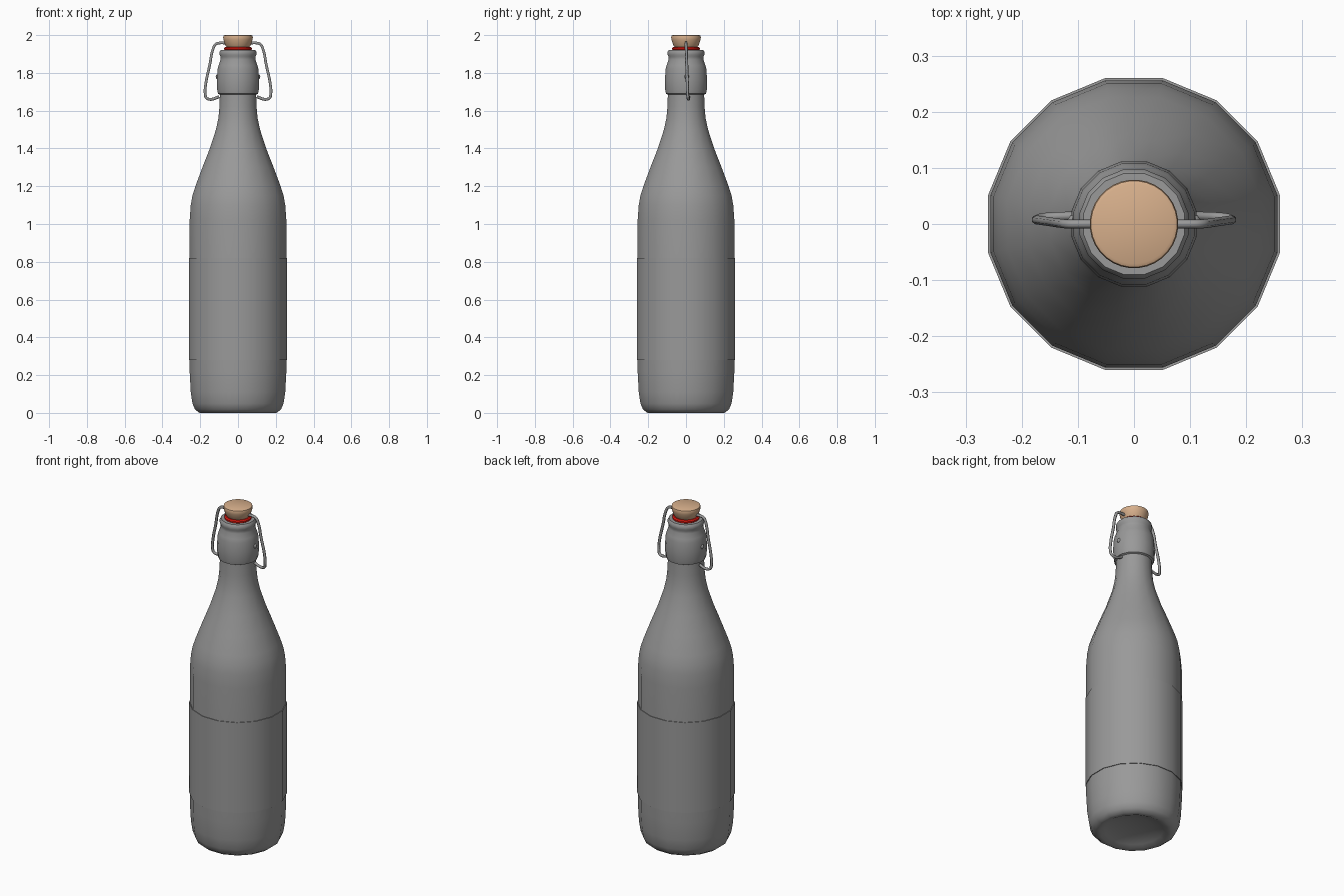
import bpy
import bmesh
import math

default = bpy.data.objects.get("Cube")
if default:
    bpy.data.objects.remove(default, do_unlink=True)


def material(name, rgb):
    mat = bpy.data.materials.new(name)
    mat.use_nodes = True
    color = (*rgb, 1)
    mat.diffuse_color = color
    mat.node_tree.nodes["Principled BSDF"].inputs["Base Color"].default_value = color
    return mat


glass_grey = material("glass grey", (0.32, 0.32, 0.32))
cork_tan = material("cork tan", (0.68, 0.43, 0.26))
seal_red = material("seal red", (0.8, 0.01, 0.005))


def smooth(obj, angle):
    bpy.ops.object.select_all(action="DESELECT")
    obj.select_set(True)
    bpy.context.view_layer.objects.active = obj
    bpy.ops.object.shade_smooth_by_angle(angle=math.radians(angle))


def lathe(name, profile, sides, mat, angle=40, closed=False):
    """Revolve (radius, height) points around z; zero radius makes a pole."""
    bm = bmesh.new()
    rings = []
    for r, z in profile:
        if r == 0:
            rings.append([bm.verts.new((0, 0, z))] * sides)
            continue
        turns = [math.tau * (i + 0.5) / sides for i in range(sides)]
        rings.append([bm.verts.new((r * math.cos(t), r * math.sin(t), z)) for t in turns])
    pairs = list(zip(rings, rings[1:]))
    if closed:
        pairs.append((rings[-1], rings[0]))
    for low, high in pairs:
        for i in range(sides):
            j = (i + 1) % sides
            corners = dict.fromkeys((low[i], low[j], high[j], high[i]))
            bm.faces.new(list(corners))
    bmesh.ops.recalc_face_normals(bm, faces=bm.faces)
    mesh = bpy.data.meshes.new(name)
    bm.to_mesh(mesh)
    bm.free()
    obj = bpy.data.objects.new(name, mesh)
    bpy.context.collection.objects.link(obj)
    mesh.materials.append(mat)
    smooth(obj, angle)
    return obj


# Bottle with hollowed base, sloping shoulder, thick collar and lip
lathe("bottle", [
    (0, 0.035), (0.1, 0.03), (0.16, 0.012), (0.185, 0), (0.208, 0), (0.232, 0.018),
    (0.246, 0.05), (0.255, 0.11), (0.261, 0.22), (0.261, 1.02), (0.255, 1.1),
    (0.246, 1.15), (0.23, 1.2), (0.192, 1.3), (0.152, 1.4), (0.119, 1.5),
    (0.106, 1.56), (0.1, 1.62), (0.098, 1.685), (0.108, 1.69), (0.112, 1.71),
    (0.114, 1.76), (0.11, 1.82), (0.105, 1.84), (0.094, 1.87), (0.094, 1.885),
    (0.099, 1.895), (0.099, 1.912), (0.092, 1.922), (0.05, 1.922), (0, 1.92),
], 16, glass_grey)

# Thin label sleeve round the body
lathe("label_sleeve", [(0.261, 0.28), (0.265, 0.28), (0.265, 0.82), (0.261, 0.82)],
      16, glass_grey, closed=True)

# Rubber seal and tapered stopper
lathe("seal", [(0, 1.918), (0.068, 1.918), (0.074, 1.924), (0.074, 1.932),
               (0.068, 1.938), (0, 1.938)], 32, seal_red)
lathe("stopper", [(0, 1.936), (0.06, 1.936), (0.067, 1.945), (0.077, 1.975),
                  (0.079, 1.988), (0.077, 1.997), (0.071, 2), (0, 2)], 32, cork_tan)

# Wire bail: one bent rod per side, hooked in under the collar
PATH = [(0.05, 0, 1.956), (0.1, 0, 1.958), (0.118, 0, 1.952), (0.129, 0.001, 1.935),
        (0.15, 0.004, 1.84), (0.171, 0.007, 1.74), (0.174, 0.008, 1.69),
        (0.167, 0.011, 1.667), (0.148, 0.013, 1.66), (0.125, 0.014, 1.664),
        (0.1, 0.014, 1.675)]
for side, label in ((1, "left"), (-1, "right")):
    curve = bpy.data.curves.new("wire_" + label, "CURVE")
    curve.dimensions = "3D"
    curve.bevel_depth = 0.008
    curve.bevel_resolution = 1
    curve.resolution_u = 4
    curve.use_fill_caps = True
    spline = curve.splines.new("BEZIER")
    spline.bezier_points.add(len(PATH) - 1)
    for point, (x, y, z) in zip(spline.bezier_points, PATH):
        point.co = (side * x, y, z)
        point.handle_left_type = point.handle_right_type = "AUTO"
    curve.materials.append(glass_grey)
    wire = bpy.data.objects.new("wire_" + label, curve)
    bpy.context.collection.objects.link(wire)

    # Small pivot dimple on the collar
    bpy.ops.mesh.primitive_uv_sphere_add(segments=10, ring_count=6, radius=0.014,
                                         location=(side * 0.105, 0.004, 1.78))
    nub = bpy.context.object
    nub.name = "pivot_" + label
    nub.data.materials.append(glass_grey)
    smooth(nub, 60)
